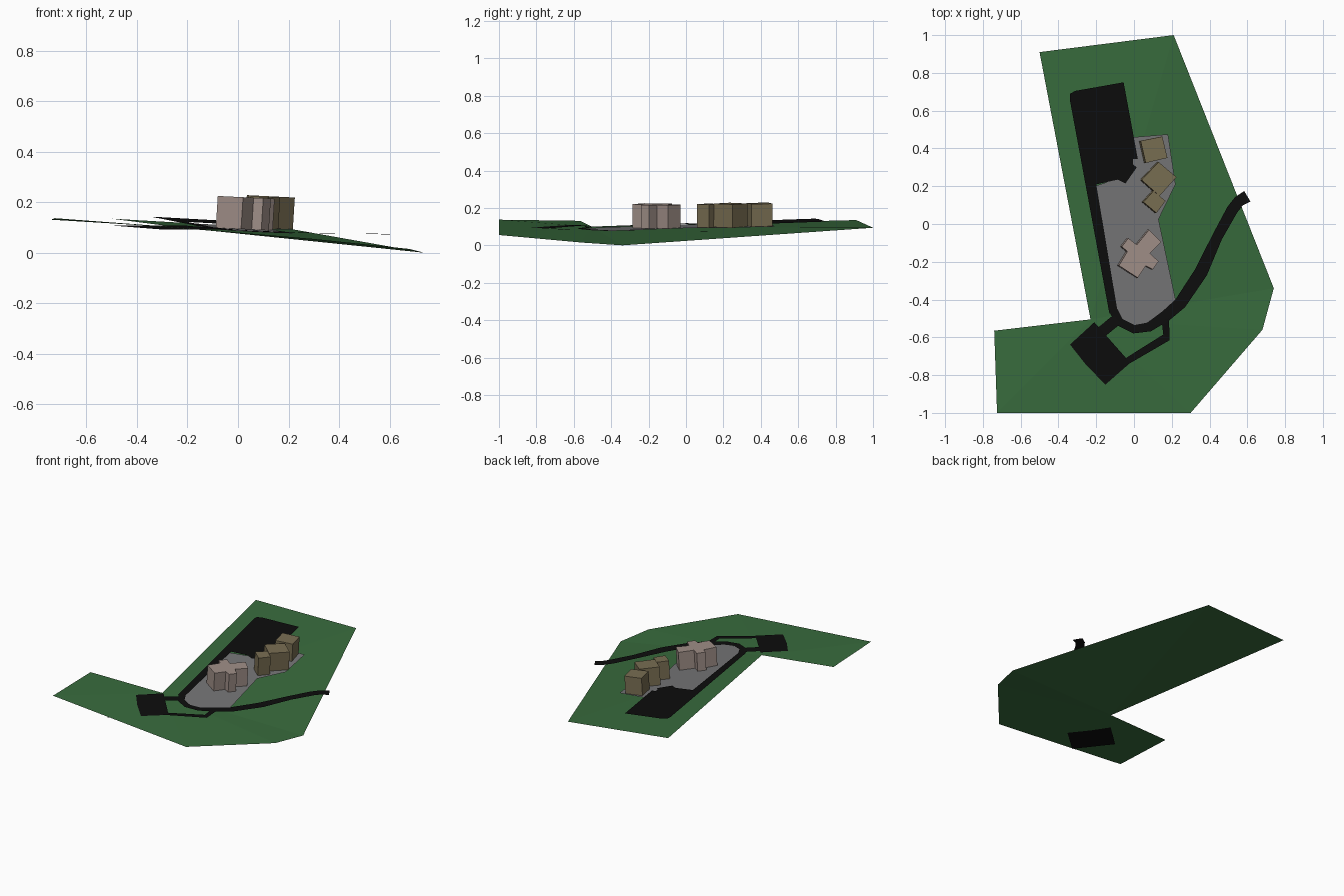
import bpy, bmesh
from mathutils import Vector

if "Cube" in bpy.data.objects:
    bpy.data.objects.remove(bpy.data.objects["Cube"])


def material(name, rgb):
    m = bpy.data.materials.new(name)
    m.diffuse_color = (*rgb, 1)
    m.use_nodes = True
    m.node_tree.nodes["Principled BSDF"].inputs["Base Color"].default_value = m.diffuse_color
    return m


GRASS = material("grass", (0.04, 0.15, 0.047))
ASPHALT = material("asphalt", (0.004, 0.004, 0.004))
PAVING = material("paving", (0.18, 0.18, 0.185))
TAN = material("tan_wall", (0.19, 0.155, 0.085))
PINK = material("pale_wall", (0.35, 0.275, 0.245))


def mesh_object(name, verts, faces, mat):
    bm = bmesh.new()
    vs = [bm.verts.new(v) for v in verts]
    for f in faces:
        bm.faces.new([vs[i] for i in f])
    if len(faces) > 1 and len(faces[0]) > 4:
        bmesh.ops.recalc_face_normals(bm, faces=bm.faces)
    else:
        for f in bm.faces:
            f.normal_update()
            if f.normal.z < 0:
                f.normal_flip()
    me = bpy.data.meshes.new(name)
    bm.to_mesh(me)
    bm.free()
    me.materials.append(mat)
    ob = bpy.data.objects.new(name, me)
    bpy.context.collection.objects.link(ob)
    return ob


def slope(x, y, lift=0.0):
    """Height of the levelled site plane."""
    return 0.1 - 0.06 * x + 0.025 * y + lift


def sheet(name, outline, mat, lift):
    verts = [(x, y, slope(x, y, lift)) for x, y in outline]
    return mesh_object(name, verts, [range(len(verts))], mat)


def road(name, path, lift):
    """Flat ribbon along (x, y, width) points."""
    verts = []
    for i, (x, y, w) in enumerate(path):
        a, b = path[max(i - 1, 0)], path[min(i + 1, len(path) - 1)]
        d = Vector((b[0] - a[0], b[1] - a[1])).normalized()
        for s in (1, -1):
            px, py = x - d.y * w / 2 * s, y + d.x * w / 2 * s
            verts.append((px, py, slope(x, y, lift)))
    faces = [(2 * i, 2 * i + 1, 2 * i + 3, 2 * i + 2) for i in range(len(path) - 1)]
    return mesh_object(name, verts, faces, ASPHALT)


def building(name, roof, mat, base, top):
    """Prism leaning slightly with the hillside, from its roof outline."""
    n = len(roof)
    verts = [(x, y, top - 0.05 * x) for x, y in roof]
    verts += [(x - 0.008, y, base - 0.05 * x) for x, y in roof]
    faces = [range(n), range(n, 2 * n)]
    faces += [(i, (i + 1) % n, (i + 1) % n + n, i + n) for i in range(n)]
    ob = mesh_object(name, verts, faces, mat)
    bm = bmesh.new()
    bm.from_mesh(ob.data)
    bmesh.ops.recalc_face_normals(bm, faces=bm.faces)
    bm.to_mesh(ob.data)
    bm.free()
    return ob


# Sloping hillside, fanned from its inner corner
hill = [(-0.50, 0.91, 0.135), (0.21, 1, 0.094), (0.74, -0.34, 0), (0.68, -0.56, 0.015),
        (0.30, -1, 0.055), (-0.725, -1, 0.137), (-0.74, -0.565, 0.131), (-0.23, -0.505, 0.1)]
mesh_object("hillside", hill, [(7, i, i + 1) for i in range(6)], GRASS)

# Paved yard
sheet("yard", [(0, 0.46), (0.18, 0.475), (0.22, 0.21), (0.13, 0.025), (0.22, -0.4),
               (0.16, -0.47), (0.08, -0.53), (0, -0.545), (-0.08, -0.51), (-0.12, -0.45),
               (-0.21, 0.2), (-0.06, 0.25)], PAVING, 0)

# Upper parking lot with its access strip
sheet("upper_lot", [(-0.34, 0.66), (-0.338, 0.69), (-0.31, 0.705), (-0.055, 0.75), (0.02, 0.345),
                    (-0.005, 0.345), (-0.005, 0.315), (0.015, 0.30), (-0.045, 0.215),
                    (-0.085, 0.235), (-0.2, 0.21), (-0.085, -0.475), (-0.13, -0.475)],
      ASPHALT, 0.005)

# Lower lot: far end dips under the grass
mesh_object("lower_lot", [(-0.21, -0.52, 0.108), (-0.02, -0.735, 0.091),
                          (-0.31, -0.99, 0.093), (-0.50, -0.786, 0.108)],
            [(0, 1, 2, 3)], ASPHALT)

# Roads
road("main_road", [(-0.108, -0.46, 0.045), (-0.075, -0.52, 0.045), (0, -0.557, 0.045),
                   (0.08, -0.545, 0.05), (0.17, -0.485, 0.06), (0.245, -0.42, 0.065),
                   (0.355, -0.255, 0.07), (0.44, -0.07, 0.055), (0.52, 0.075, 0.06),
                   (0.555, 0.12, 0.06), (0.60, 0.147, 0.065)], 0.005)
road("west_link", [(-0.09, -0.505, 0.06), (-0.17, -0.57, 0.06)], 0.006)
road("east_link", [(0.165, -0.50, 0.04), (0.172, -0.6, 0.045), (-0.035, -0.725, 0.035)], 0.006)

# Tan houses
building("north_house", [(0.035, 0.44), (0.15, 0.463), (0.177, 0.35), (0.062, 0.323)], TAN, 0.106, 0.23)
building("middle_house", [(0.13, 0.328), (0.225, 0.248), (0.135, 0.148), (0.04, 0.233)], TAN, 0.104, 0.23)
building("small_house", [(0.103, 0.175), (0.167, 0.122), (0.119, 0.058), (0.05, 0.116)], TAN, 0.102, 0.226)

# Pale cross-shaped house
building("cross_house", [(0.08, -0.03), (0.145, -0.095), (0.085, -0.155), (0.13, -0.198),
                         (0.10, -0.24), (0.062, -0.222), (0.02, -0.285), (-0.08, -0.22),
                         (-0.035, -0.145), (-0.065, -0.12), (-0.03, -0.075), (0.015, -0.11)],
         PINK, 0.095, 0.221)
